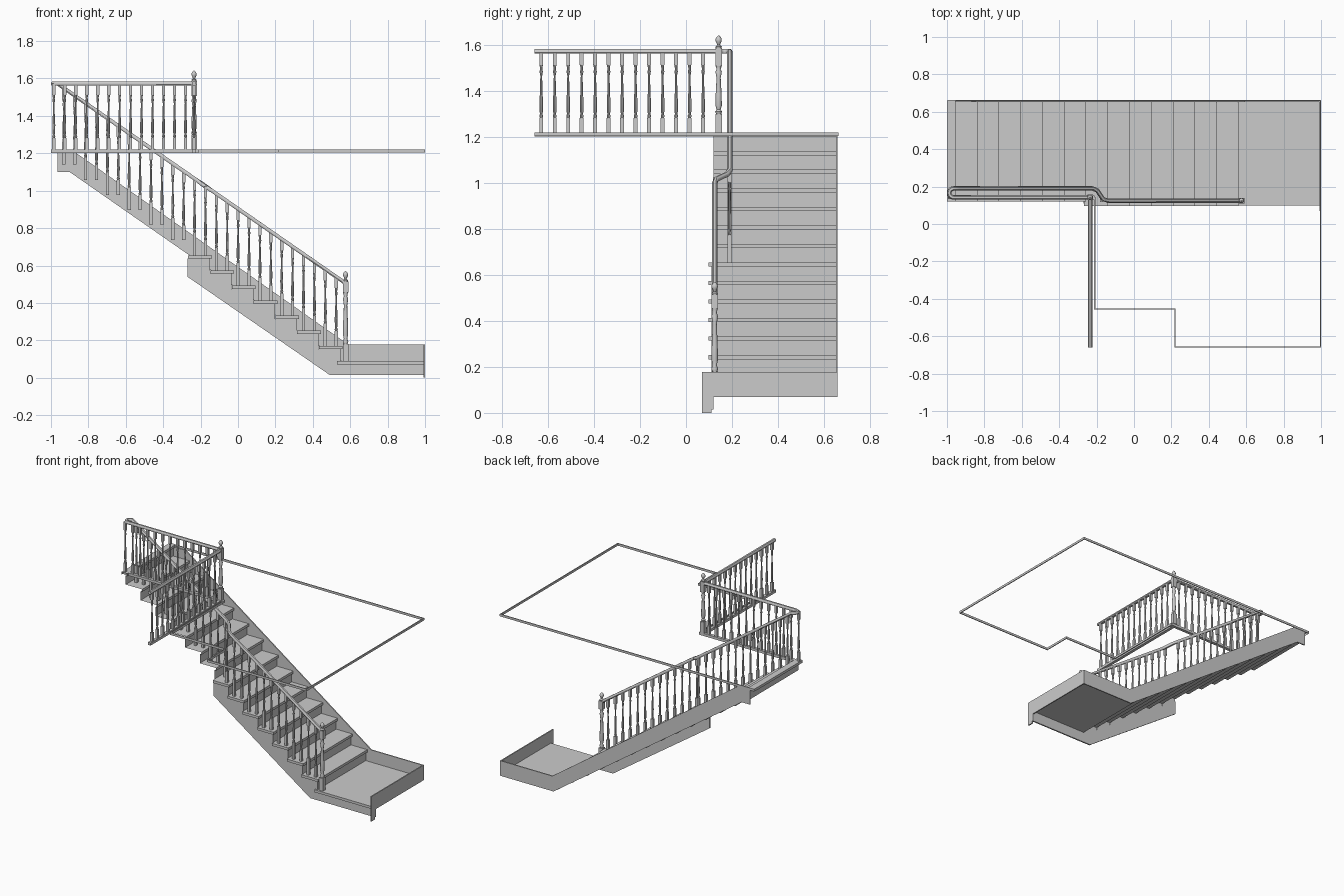
import bpy, bmesh, math
from mathutils import Vector

if "Cube" in bpy.data.objects:
    bpy.data.objects.remove(bpy.data.objects["Cube"], do_unlink=True)

RUN, RISE, STEPS = 0.1165, 0.0807, 14
FIRST_NOSE, LANDING_Z, LIP = 0.56, 0.09, 0.018
WALL_Y, OPEN_Y = 0.66, 0.12
FLOOR_Z, RAIL_Z = 1.22, 1.573
LOW_Y, HIGH_Y, GALLERY_Y, GALLERY_X = 0.125, 0.19, 0.142, -0.235


def nose(k):
    return FIRST_NOSE - RUN * (k - 1)


def tread_z(k):
    return LANDING_Z + RISE * k


def rail_z(x):
    return min(RAIL_Z, 0.505 + (0.575 - x) * 0.693)


def finish(name, bm, smooth=False):
    bmesh.ops.recalc_face_normals(bm, faces=bm.faces)
    mesh = bpy.data.meshes.new(name)
    bm.to_mesh(mesh)
    bm.free()
    ob = bpy.data.objects.new(name, mesh)
    bpy.context.collection.objects.link(ob)
    if smooth:
        bpy.ops.object.select_all(action='DESELECT')
        ob.select_set(True)
        bpy.context.view_layer.objects.active = ob
        bpy.ops.object.shade_smooth_by_angle(angle=math.radians(40))
    return ob


def box(bm, lo, hi):
    verts = bmesh.ops.create_cube(bm, size=1)["verts"]
    lo, hi = Vector(lo), Vector(hi)
    for v in verts:
        v.co = (lo + hi) / 2 + v.co * (hi - lo)


def post(bm, x, y, z0, z1, half):
    box(bm, (x - half, y - half, z0), (x + half, y + half, z1))


def slab(name, outline, y0, y1):
    """Solid board from an x-z outline."""
    bm = bmesh.new()
    face = bm.faces.new([bm.verts.new((x, y0, z)) for x, z in outline])
    out = bmesh.ops.extrude_face_region(bm, geom=[face])["geom"]
    for v in out:
        if isinstance(v, bmesh.types.BMVert):
            v.co.y = y1
    return finish(name, bm)


def loft(bm, rings):
    rings = [[bm.verts.new(p) for p in ring] for ring in rings]
    n = len(rings[0])
    for a, b in zip(rings, rings[1:]):
        for i in range(n):
            bm.faces.new((a[i], a[(i + 1) % n], b[(i + 1) % n], b[i]))
    bm.faces.new(rings[0])
    bm.faces.new(rings[-1])


def turned(bm, x, y, z0, height, profile, sides=8):
    loft(bm, [[(x + r * math.cos(math.tau * i / sides),
                y + r * math.sin(math.tau * i / sides),
                z0 + t * height) for i in range(sides)] for t, r in profile])


def sweep(name, path, section):
    """Handrail section carried along a path, kept upright."""
    bm = bmesh.new()
    path = [Vector(p) for p in path]
    rings = []
    for i, p in enumerate(path):
        t = path[min(i + 1, len(path) - 1)] - path[max(i - 1, 0)]
        side = Vector((t.y, -t.x, 0)).normalized()
        up = side.cross(t).normalized()
        rings.append([p + side * a + up * b for a, b in section])
    loft(bm, rings)
    return finish(name, bm, True)


SPINDLE = [(0, .006), (.04, .0085), (.08, .005), (.12, .0075), (.3, .008),
           (.5, .0055), (.8, .004), (.88, .0075), (.92, .005), (1, .007)]
NEWEL = [(0, .011), (.05, .015), (.1, .009), (.18, .014), (.4, .013),
         (.75, .009), (.88, .014), (.93, .009), (1, .013)]
FINIAL = [(0, .012), (.12, .014), (.25, .006), (.4, .009), (.55, .0135),
          (.72, .0135), (.88, .009), (1, .002)]
SECTION = [(-.012, -.004), (-.008, -.01), (.008, -.01), (.012, -.004),
           (.011, .005), (.006, .01), (-.006, .01), (-.011, .005)]


def baluster(bm, x, y, z0, z1):
    top, shaft = 0.06, 0.23
    mid = z1 - top - shaft
    post(bm, x, y, z0, mid, 0.0085)
    turned(bm, x, y, mid, shaft, SPINDLE)
    post(bm, x, y, z1 - top, z1, 0.0085)


def newel(name, x, y, z0, block_low, block_high, block_top):
    bm = bmesh.new()
    post(bm, x, y, z0, block_low, 0.0145)
    turned(bm, x, y, block_low, block_high - block_low, NEWEL, 12)
    post(bm, x, y, block_high, block_top, 0.0145)
    turned(bm, x, y, block_top, 0.055, FINIAL, 12)
    return finish(name, bm, True)


# Treads, risers and landing as one folded sheet
profile = [(1.0, LANDING_Z)]
for k in range(1, STEPS + 1):
    riser, z = nose(k) - 0.012, tread_z(k)
    profile += [(riser, tread_z(k - 1)), (riser, z - LIP), (nose(k), z - LIP), (nose(k), z)]
profile += [(-1.0, FLOOR_Z), (-1.0, FLOOR_Z - LIP)]
bm = bmesh.new()
rows = [[bm.verts.new((x, y, z)) for x, z in profile] for y in (OPEN_Y, WALL_Y)]
for i in range(len(profile) - 1):
    bm.faces.new((rows[0][i], rows[0][i + 1], rows[1][i + 1], rows[1][i]))
finish("steps_and_landing", bm)

# Nosing returns on the open lower flight
bm = bmesh.new()
box(bm, (0.53, 0.1, LANDING_Z - LIP), (1, OPEN_Y, LANDING_Z))
for k in range(1, 8):
    box(bm, (nose(k) - 0.127, 0.097, tread_z(k) - LIP), (nose(k), OPEN_Y, tread_z(k)))
finish("nosing_returns", bm)

# Cut stringer on the open side
outline = [(1, 0.015), (1, LANDING_Z - LIP)]
for k in range(1, 8):
    riser = nose(k) - 0.012
    outline += [(riser, tread_z(k - 1) - LIP), (riser, tread_z(k) - LIP)]
outline += [(-0.27, tread_z(7) - LIP), (-0.27, 0.54), (0.49, 0.015)]
slab("front_stringer", outline, 0.11, OPEN_Y)

# Wall skirting beside the steps and at the landing end
slab("wall_skirt", [(1, 0.07), (1, 0.177), (0.59, 0.177), (-0.87, 1.205),
                    (-0.965, 1.205), (-0.965, 1.1), (-0.9, 1.1), (0.58, 0.07)], 0.652, WALL_Y)
bm = bmesh.new()
box(bm, (0.992, 0.07, 0.07), (1, WALL_Y, 0.177))
box(bm, (0.992, 0.07, 0), (1, 0.11, 0.07))
finish("landing_end_skirt", bm)

# Upper floor edge trim
bm = bmesh.new()
edge = [(-0.995, WALL_Y), (0.997, WALL_Y), (0.997, -0.657), (0.22, -0.657),
        (0.22, -0.455), (-0.21, -0.455), (-0.21, GALLERY_Y)]
for (xa, ya), (xb, yb) in zip(edge, edge[1:]):
    box(bm, (min(xa, xb) - .003, min(ya, yb) - .003, 1.204),
        (max(xa, xb) + .003, max(ya, yb) + .003, FLOOR_Z))
finish("floor_edge_trim", bm)

# Gallery base rails
bm = bmesh.new()
box(bm, (-1, GALLERY_Y - .011, 1.202), (-0.21, GALLERY_Y + .011, FLOOR_Z))
box(bm, (GALLERY_X - .011, -0.66, 1.202), (GALLERY_X + .011, GALLERY_Y, FLOOR_Z))
finish("gallery_base_rail", bm)

# Balusters, two to a tread
bm = bmesh.new()
for k in range(1, STEPS):
    for offset in (0.035, 0.035 + RUN / 2):
        x = nose(k) - offset
        baluster(bm, x, LOW_Y if x > -0.19 else HIGH_Y, tread_z(k), rail_z(x))
finish("stair_balusters", bm, True)

bm = bmesh.new()
for i in range(13):
    baluster(bm, -0.985 + i * 0.0587, GALLERY_Y, FLOOR_Z, RAIL_Z)
    baluster(bm, GALLERY_X, -0.63 + i * 0.0587, FLOOR_Z, RAIL_Z)
finish("gallery_balusters", bm, True)

# Continuous handrail: up the flight, sidestep, turn back along the gallery
path = [(x, y, rail_z(x)) for x, y in
        [(0.575, LOW_Y), (-0.14, LOW_Y), (-0.165, LOW_Y + .008), (-0.195, HIGH_Y - .012),
         (-0.22, HIGH_Y), (-0.94, HIGH_Y)]]
mid, rad = (HIGH_Y + GALLERY_Y) / 2, (HIGH_Y - GALLERY_Y) / 2
for i in range(9):
    a = math.pi * (0.5 + i / 8)
    path.append((-0.964 + rad * math.cos(a), mid + rad * math.sin(a), RAIL_Z))
path.append((GALLERY_X, GALLERY_Y, RAIL_Z))
sweep("stair_handrail", path, SECTION)
sweep("gallery_handrail", [(GALLERY_X, GALLERY_Y, RAIL_Z), (GALLERY_X, -0.66, RAIL_Z)], SECTION)

# Newel posts
newel("lower_newel", 0.575, LOW_Y, LANDING_Z, 0.18, 0.455, 0.53 - 0.015)
newel("gallery_newel", GALLERY_X, GALLERY_Y, FLOOR_Z, 1.3, 1.51, 1.587)
